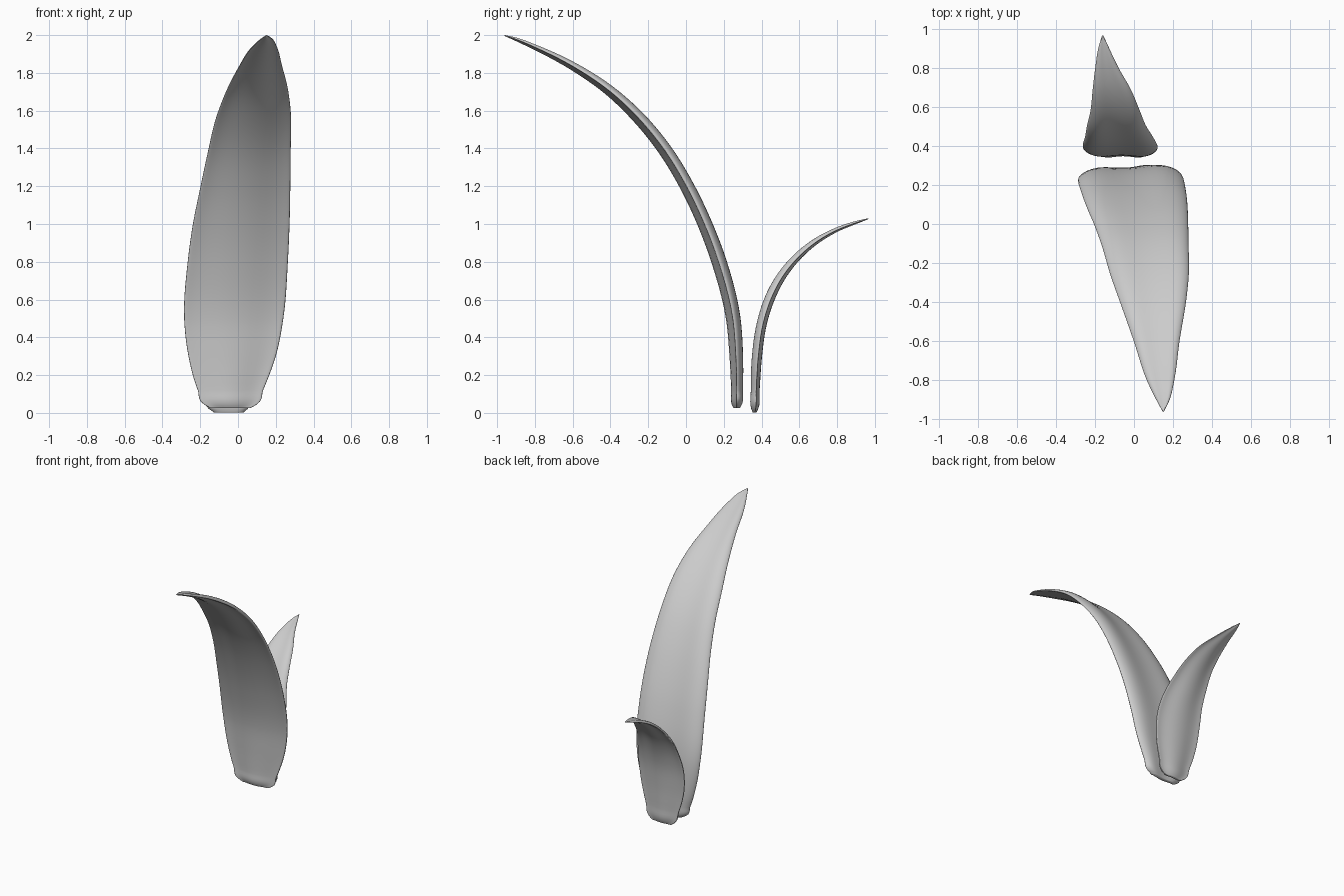
import bpy, bmesh, math
from mathutils import Vector

if "Cube" in bpy.data.objects:
    bpy.data.objects.remove(bpy.data.objects["Cube"])


def spline(rows, steps):
    """Smooth resampling of the control stations."""
    vs = [Vector(r) for r in rows]
    vs = [2 * vs[0] - vs[1]] + vs + [2 * vs[-1] - vs[-2]]
    out = []
    for i in range(1, len(vs) - 2):
        a, b, c, d = vs[i - 1:i + 3]
        # chord-length tangents avoid overshoot with uneven spacing
        l0, l1, l2 = (math.hypot(q[0] - p[0], q[1] - p[1]) for p, q in ((a, b), (b, c), (c, d)))
        m1 = ((b - a) / l0 * l1 + (c - b) / l1 * l0) / (l0 + l1) * l1
        m2 = ((c - b) / l1 * l2 + (d - c) / l2 * l1) / (l1 + l2) * l1
        for k in range(steps):
            t = k / steps
            out.append(b * (2*t**3 - 3*t**2 + 1) + m1 * (t**3 - 2*t**2 + t)
                       + c * (3*t**2 - 2*t**3) + m2 * (t**3 - t**2))
    out.append(vs[-2])
    return out


def leaf(name, rows, side, tilt, n=44):
    """Loft a grooved lens section; rows are y, z, left x, right x, half thickness."""
    st = spline(rows, 5)
    bm = bmesh.new()
    rings = []
    for i, r in enumerate(st):
        p, q = st[max(i - 1, 0)], st[min(i + 1, len(st) - 1)]
        ty, tz = q[0] - p[0], q[1] - p[1]
        ln = math.hypot(ty, tz)
        ny, nz = side * abs(tz) / ln, abs(ty) / ln     # inner-face direction
        if i < 6:
            ny, nz = side, 0
        th = r[4]
        ring = []
        for k in range(n):
            a = 2 * math.pi * k / n
            s = math.copysign(abs(math.cos(a)) ** 0.85, math.cos(a))
            h = math.copysign(abs(math.sin(a)) ** 0.85, math.sin(a))
            h = th * (h + 2.0 * s * s * (1 - s * s) + tilt * s - 0.28)
            x = (r[2] + r[3]) / 2 + s * (r[3] - r[2]) / 2
            ring.append(bm.verts.new((x, r[0] + ny * h, r[1] + nz * h)))
        rings.append(ring)
    for a, b in zip(rings, rings[1:]):
        for k in range(n):
            bm.faces.new((a[k], a[(k + 1) % n], b[(k + 1) % n], b[k]))
    bm.faces.new(rings[0])
    bm.faces.new(rings[-1])
    bmesh.ops.recalc_face_normals(bm, faces=bm.faces)
    me = bpy.data.meshes.new(name)
    bm.to_mesh(me)
    bm.free()
    ob = bpy.data.objects.new(name, me)
    bpy.context.collection.objects.link(ob)
    bpy.context.view_layer.objects.active = ob
    ob.select_set(True)
    bpy.ops.object.shade_smooth_by_angle(angle=math.radians(85))
    ob.select_set(False)


# Tall leaf arching to the front
leaf("tall_leaf", [
    (.268, .025, -.145, .065, .013), (.269, .045, -.18, .10, .021),
    (.270, .12, -.213, .133, .024),
    (.266, .3, -.262, .20, .028), (.250, .5, -.285, .24, .030),
    (.175, .8, -.267, .264, .031), (.100, 1.0, -.24, .273, .030),
    (.005, 1.2, -.2, .277, .029), (-.11, 1.39, -.16, .279, .028),
    (-.25, 1.562, -.120, .281, .026), (-.40, 1.702, -.068, .266, .022),
    (-.6, 1.836, .001, .233, .017), (-.8, 1.936, .067, .206, .011),
    (-.90, 1.978, .115, .182, .007), (-.96, 1.998, .147, .153, .002)], 1, .4)

# Short leaf arching to the back
leaf("short_leaf", [
    (.362, .003, -.128, .03, .009), (.362, .022, -.155, .052, .016),
    (.364, .12, -.198, .08, .020), (.373, .3, -.25, .115, .023),
    (.400, .48, -.262, .118, .023), (.442, .61, -.25, .095, .023),
    (.50, .72, -.24, .06, .021), (.58, .82, -.222, .028, .018),
    (.69, .912, -.211, -.018, .014), (.80, .972, -.198, -.080, .010),
    (.91, 1.012, -.18, -.132, .006), (.965, 1.028, -.163, -.157, .002)], -1, 0)
